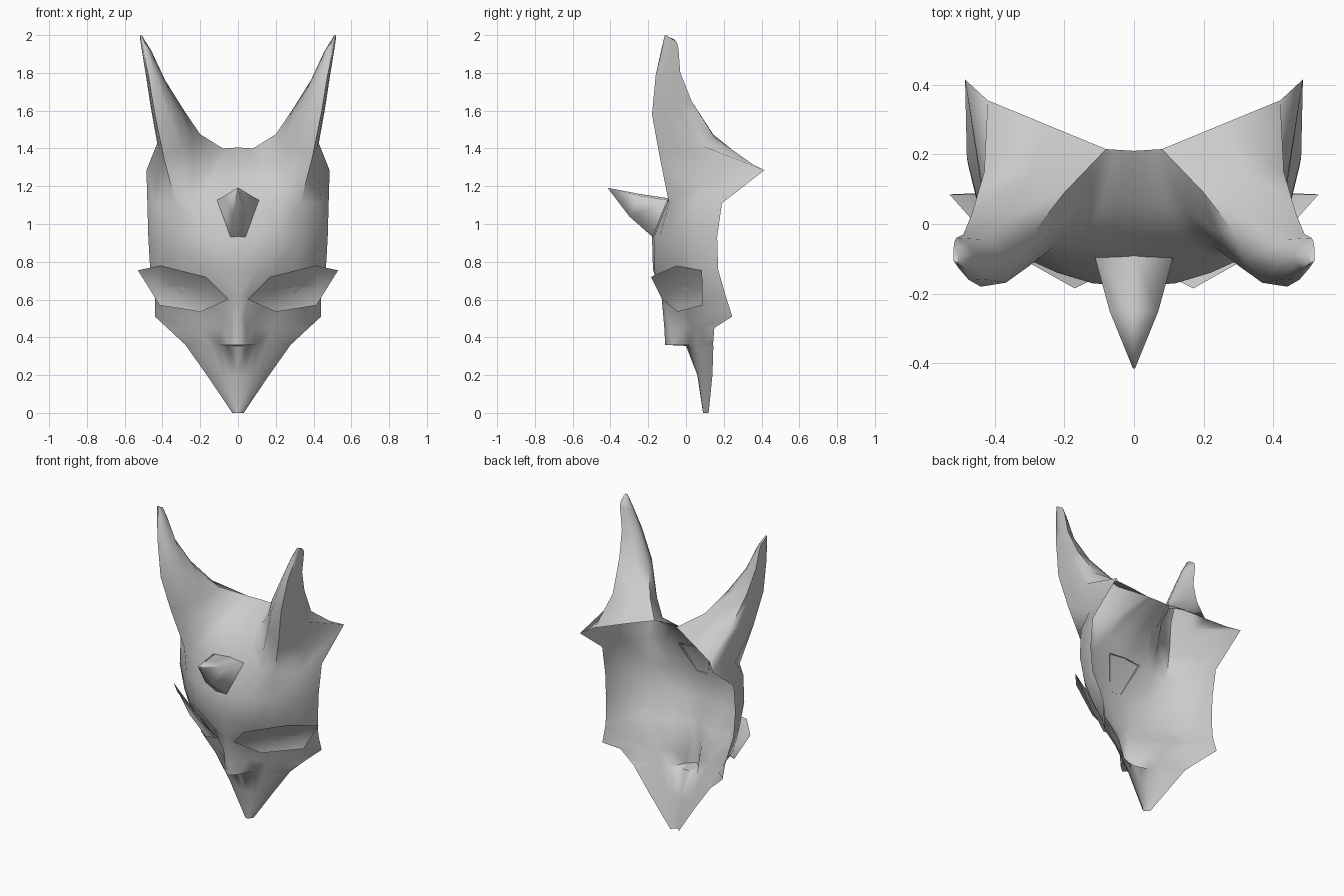
import bpy, bmesh
from mathutils import Vector as V

if "Cube" in bpy.data.objects:
    bpy.data.objects.remove(bpy.data.objects["Cube"])


def finish(bm, name, angle, mirror=True):
    bmesh.ops.remove_doubles(bm, verts=bm.verts, dist=0.0005)
    bmesh.ops.recalc_face_normals(bm, faces=bm.faces)
    bm.normal_update()
    # open surfaces: make sure the visible side faces forward
    if sum(f.normal.y * f.calc_area() for f in bm.faces) > 0:
        bmesh.ops.reverse_faces(bm, faces=bm.faces)
    me = bpy.data.meshes.new(name)
    bm.to_mesh(me)
    bm.free()
    ob = bpy.data.objects.new(name, me)
    bpy.context.collection.objects.link(ob)
    if mirror:
        m = ob.modifiers.new("mirror", 'MIRROR')
        m.use_clip = True
    bpy.ops.object.select_all(action='DESELECT')
    ob.select_set(True)
    bpy.context.view_layer.objects.active = ob
    bpy.ops.object.shade_smooth_by_angle(angle=angle)
    return ob


def bridge(bm, a, b, closed=False):
    n = len(a)
    for i in range(n if closed else n - 1):
        j = (i + 1) % n
        bm.faces.new((a[i], a[j], b[j], b[i]))


# Face shell, right half: height, x of each column, y of each column
rows = [
    (0.00, (0, .006, .012, .018, .024, .03), (.09, .09, .095, .10, .11, .12)),
    (0.20, (0, .04, .08, .11, .14, .165), (.06, .065, .078, .095, .115, .14)),
    (0.355, (0, .05, .095, .15, .22, .275), (0, .008, .025, .055, .095, .145)),
    (0.36, (0, .045, .096, .152, .222, .278), (-.11, -.07, .022, .055, .095, .143)),
    (0.45, (0, .04, .09, .18, .29, .375), (-.115, -.085, -.01, .03, .08, .15)),
    (0.51, (0, .035, .09, .2, .34, .44), (-.12, -.10, -.03, .02, .10, .245)),
    (0.62, (0, .05, .14, .30, .41, .44), (-.13, -.12, -.06, .01, .09, .21)),
    (0.76, (0, .10, .20, .31, .42, .465), (-.175, -.17, -.14, -.07, .04, .17)),
    (0.93, (0, .12, .22, .32, .44, .475), (-.18, -.17, -.14, -.08, .02, .165)),
    (1.11, (0, .12, .23, .33, .44, .48), (-.105, -.105, -.10, -.09, .03, .19)),
]
bm = bmesh.new()
prev = None
for z, xs, ys in rows:
    cur = [bm.verts.new((x, y, z)) for x, y in zip(xs, ys)]
    if prev:
        bridge(bm, prev, cur)
    prev = cur
front, side, edge = prev[3], prev[4], prev[5]

# Forehead rising back to the top edge between the horns
base = [front]
for c, p in [((0, -.05, 1.21), (.23, -.065, 1.23)),
             ((0, .065, 1.325), (.14, .045, 1.34)),
             ((0, .21, 1.405), (.08, .215, 1.40))]:
    cur = [bm.verts.new(V(c).lerp(V(p), i / 3)) for i in range(4)]
    bridge(bm, prev[:4], cur)
    prev = cur
    base.append(cur[3])

# Horn base ring, continuing to the rear edge and the pointed side flap
mid, back, flap, outer = [bm.verts.new(p) for p in
                          [(.25, .285, 1.36), (.42, .355, 1.315),
                           (.485, .415, 1.285), (.43, .10, 1.22)]]
base += [mid, back, flap, outer]
bm.faces.new((front, side, outer))
bm.faces.new((side, edge, flap, outer))

# Horn loft: front crease, inner ridge, rear ridge at each level
levels = [
    ((.395, -.14, 1.36), (.20, .09, 1.475), (.43, .15, 1.46)),
    ((.44, -.18, 1.58), (.285, -.02, 1.60), (.465, .03, 1.65)),
    ((.475, -.16, 1.79), (.385, -.08, 1.76), (.49, -.03, 1.80)),
    ((.505, -.125, 1.93), (.46, -.09, 1.92), (.51, -.04, 1.93)),
    ((.518, -.105, 2.0), (.505, -.09, 1.99), (.515, -.05, 1.965)),
]
prev = base
for f, i, b in levels:
    f, i, b = V(f), V(i), V(b)
    s = (f - b).length
    out = V((.03, 0, 0)) * s
    bulge = V((-.08, -.20, 0)) * s
    rear = V((-.05, .08, .02)) * s
    pts = [f, f.lerp(i, .35) + bulge, f.lerp(i, .7) + bulge * .8, i,
           i.lerp(b, .5) + rear, b, b.lerp(f, .33) + out, b.lerp(f, .66) + out]
    cur = [bm.verts.new(p) for p in pts]
    bridge(bm, prev, cur, True)
    prev = cur
bm.faces.new(prev)
finish(bm, "mask_shell", 1.15)

# Flared eye: recessed hexagonal cup with an overhanging brow
rim = [(.05, -.125, .60), (.17, -.185, .72), (.41, -.05, .78),
       (.53, .085, .755), (.415, .09, .57), (.20, -.045, .535)]
inner = [(.09, -.12, .605), (.20, -.07, .65), (.35, .01, .675),
         (.43, .085, .66), (.40, .085, .585), (.205, -.04, .56)]
bm = bmesh.new()
a = [bm.verts.new(p) for p in rim]
b = [bm.verts.new(p) for p in inner]
bridge(bm, a, b, True)
bm.faces.new(b)
finish(bm, "eye", 1.2)

# Small forehead horn, tapering forward to a point
bm = bmesh.new()
prev = None
for w1, y1, z1, w2, y2, z2 in [(.115, -.085, 1.125, .04, -.175, .93),
                               (.07, -.25, 1.15, .028, -.30, 1.04),
                               (.003, -.415, 1.192, .002, -.41, 1.185)]:
    cur = [bm.verts.new(p) for p in
           [(-w1, y1, z1), (0, y1, z1 + .01 * (w1 > .01)), (w1, y1, z1),
            (w2, y2, z2), (-w2, y2, z2)]]
    if prev:
        bridge(bm, prev, cur, True)
    prev = cur
bm.faces.new(prev)
finish(bm, "forehead_horn", 2.6, mirror=False)
